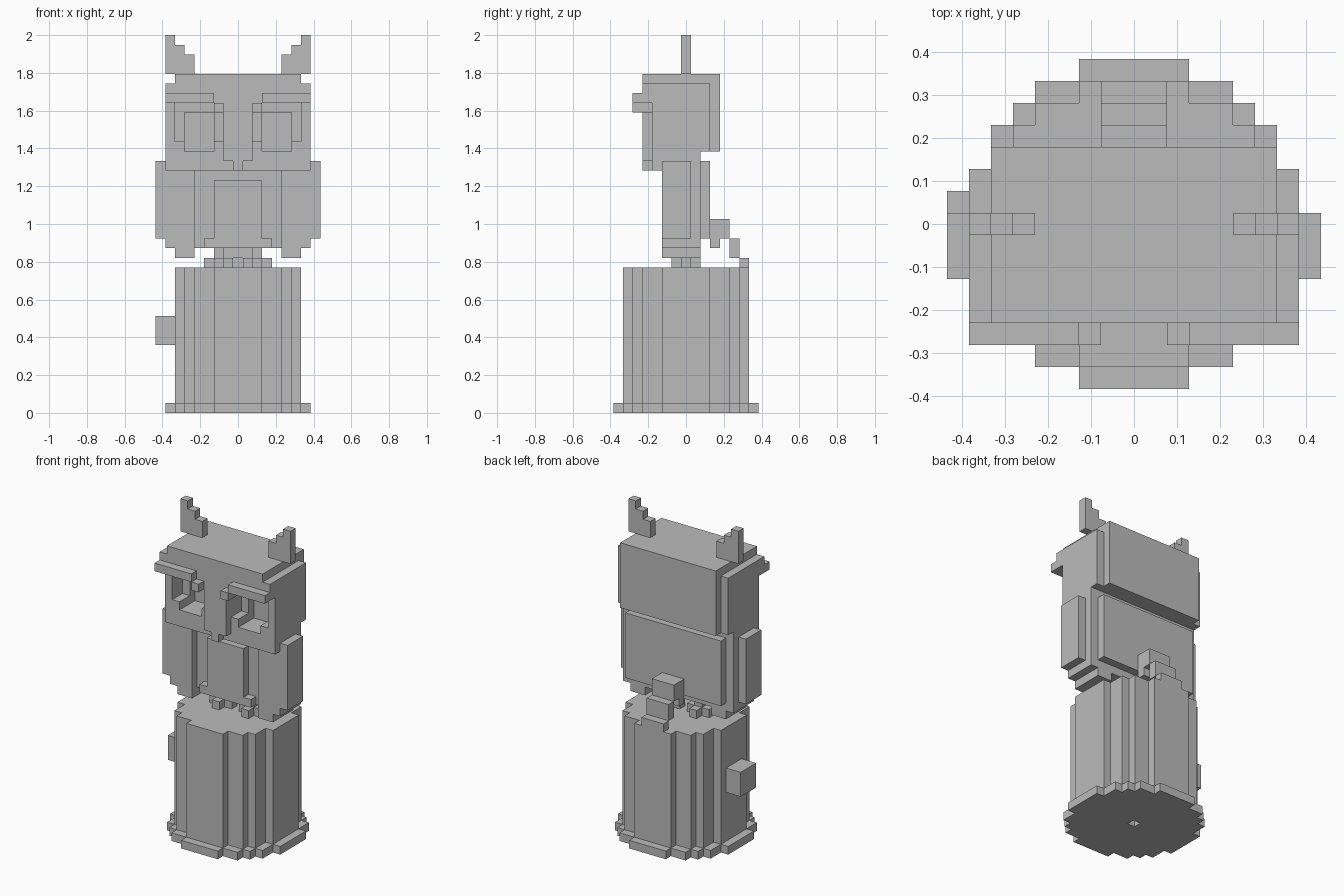
import bpy, bmesh
from mathutils import Vector

U = 2 / 39  # size of one block

cube = bpy.data.objects.get("Cube")
if cube:
    bpy.data.objects.remove(cube, do_unlink=True)

grey = bpy.data.materials.new("plain_grey")
grey.use_nodes = True
grey.diffuse_color = (0.5, 0.5, 0.5, 1)
grey.node_tree.nodes["Principled BSDF"].inputs["Base Color"].default_value = (0.5, 0.5, 0.5, 1)


def finish(name, bm):
    bmesh.ops.scale(bm, vec=(U, U, U), verts=bm.verts)
    bmesh.ops.recalc_face_normals(bm, faces=bm.faces)
    mesh = bpy.data.meshes.new(name)
    bm.to_mesh(mesh)
    bm.free()
    mesh.materials.append(grey)
    obj = bpy.data.objects.new(name, mesh)
    bpy.context.collection.objects.link(obj)
    return obj


def boxes(name, *ranges):
    """One object from boxes given as (x0, x1, y0, y1, z0, z1) in blocks."""
    bm = bmesh.new()
    for x0, x1, y0, y1, z0, z1 in ranges:
        lo, hi = Vector((x0, y0, z0)), Vector((x1, y1, z1))
        verts = bmesh.ops.create_cube(bm, size=1)["verts"]
        bmesh.ops.scale(bm, vec=hi - lo, verts=verts)
        bmesh.ops.translate(bm, vec=(lo + hi) / 2, verts=verts)
    return finish(name, bm)


def pair(name, *ranges):
    """The same boxes on the left (+x) and the right."""
    boxes("left_" + name, *ranges)
    boxes("right_" + name, *[(-r[1], -r[0], *r[2:]) for r in ranges])


def wide(w, *rest):
    return (-w, w, *rest)


def stepped_disc(name, steps, z0, z1, hole=False):
    """Blocky round slab: half outline from stair steps, extruded and mirrored."""
    quarter = []
    for (w, y), (_, y_next) in zip(steps, steps[1:] + [(0, 0)]):
        quarter += [(w, y), (w, y_next)]
    quarter = quarter[:-1]
    half = [(0, steps[0][1])] + quarter + [(x, -y) for x, y in reversed(quarter)] + [(0, -steps[0][1])]
    if hole:
        half += [(0, -.5), (.5, -.5), (.5, .5), (0, .5)]
    bm = bmesh.new()
    face = bm.faces.new([bm.verts.new((x, y, z0)) for x, y in half])
    top = bmesh.ops.extrude_face_region(bm, geom=[face])["geom"]
    bmesh.ops.translate(bm, vec=(0, 0, z1 - z0), verts=[g for g in top if isinstance(g, bmesh.types.BMVert)])
    seam = [f for f in bm.faces if all(abs(v.co.x) < 1e-5 for v in f.verts)]
    bmesh.ops.delete(bm, geom=seam, context="FACES")
    obj = finish(name, bm)
    obj.modifiers.new("Mirror", "MIRROR")


# Stump
stepped_disc("stump_base", [(2.5, 7.5), (4.5, 6.5), (5.5, 5.5), (6.5, 4.5), (7.5, 2.5)], 0, 1, hole=True)
stepped_disc("stump_trunk", [(2.5, 6.5), (4.5, 5.5), (5.5, 4.5), (6.5, 2.5)], 1, 15)
boxes("branch_stub", (-8.5, -6.5, -1.5, 1.5, 7, 10))

# Feet with crossed toes, and legs
pair("foot", (.5, 3.5, -.5, .5, 15, 16), (1.5, 2.5, -1.5, 1.5, 15, 16))
pair("leg", (1.5, 2.5, -.5, .5, 16, 17))

# Body
boxes("torso", wide(4.5, -1.5, 1.5, 17, 27))
boxes("belly", wide(2.5, -2.5, -1.5, 17, 24), wide(3.5, -2.5, -1.5, 17, 18))
boxes("back", wide(6.5, 1.5, 2.5, 18, 26))
pair("wing", (4.5, 7.5, -2.5, 1.5, 17, 27), (4.5, 6.5, -2.5, 1.5, 16, 17),
     (7.5, 8.5, -2.5, .5, 18, 26))
boxes("tail", wide(1.5, 2.5, 4.5, 18, 20), wide(1.5, 2.5, 3.5, 17, 18),
      wide(1.5, 4.5, 5.5, 16, 18), wide(1.5, 5.5, 6.5, 15, 16))

# Head
boxes("head", wide(6.5, -.5, 3.5, 27, 34))
boxes("crown", wide(6.5, -4.5, 3.5, 34, 35))
boxes("forehead", wide(7.5, -4.5, 2.5, 32, 34))
pair("head_side", (6.5, 7.5, -3.5, 2.5, 27, 32))

# Face around the deep eye sockets
boxes("lower_face", wide(7.5, -3.5, -1.5, 25, 27))
boxes("nose_bridge", wide(1.5, -3.5, -.5, 27, 32))
pair("cheek", (1.5, 2.5, -3.5, -.5, 27, 28), (5.5, 6.5, -3.5, -.5, 27, 28))
pair("eye_ring", (1.5, 2.5, -1.5, -.5, 28, 32), (5.5, 6.5, -1.5, -.5, 28, 32),
     (2.5, 5.5, -1.5, -.5, 31, 32))
boxes("beak", wide(1.5, -4.5, -3.5, 26, 32), wide(.5, -4.5, -3.5, 25, 26))
pair("brow", (2.5, 7.5, -5.5, -4.5, 32, 33), (1.5, 2.5, -5.5, -3.5, 31, 32))

# Stepped ear tufts
pair("ear", *[(x, x + 1, -.5, .5, 35, top) for x, top in ((4.5, 37), (5.5, 38), (6.5, 39))])
